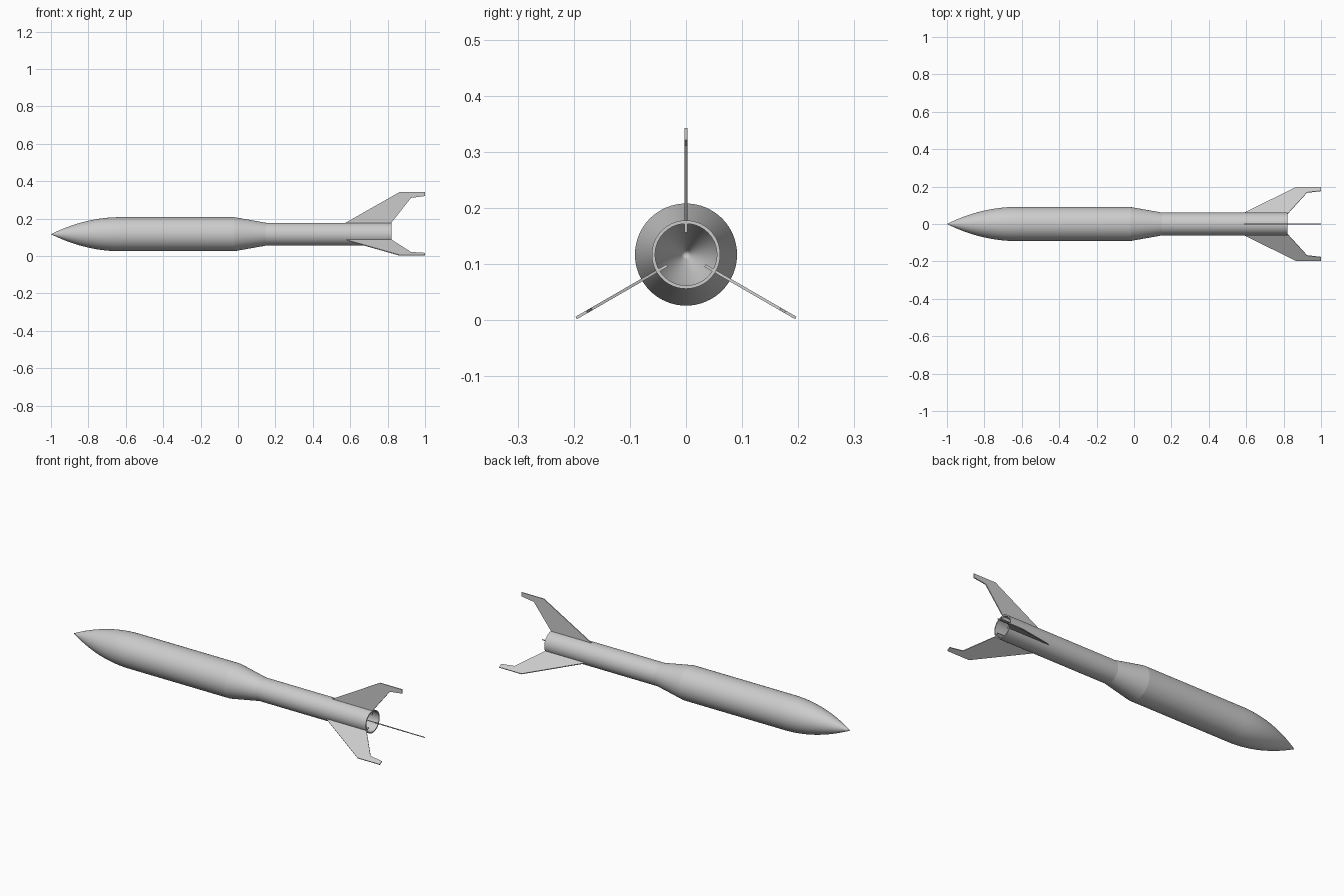
import bpy, bmesh, math
from mathutils import Matrix, Vector

if "Cube" in bpy.data.objects:
    bpy.data.objects.remove(bpy.data.objects["Cube"])

AXIS_Z = 0.117
BODY_R, TAIL_R, WALL = 0.091, 0.061, 0.006
NOSE_END, BODY_END, TAIL_START, TAIL_END = -0.63, -0.02, 0.15, 0.82

grey = bpy.data.materials.new("light grey")
grey.use_nodes = True
colour = (0.6, 0.6, 0.6, 1)
grey.diffuse_color = colour
grey.node_tree.nodes["Principled BSDF"].inputs["Base Color"].default_value = colour


def finish(name, bm, smooth=True):
    bmesh.ops.recalc_face_normals(bm, faces=bm.faces)
    mesh = bpy.data.meshes.new(name)
    bm.to_mesh(mesh)
    bm.free()
    mesh.materials.append(grey)
    obj = bpy.data.objects.new(name, mesh)
    bpy.context.collection.objects.link(obj)
    obj.location.z = AXIS_Z
    if smooth:
        bpy.ops.object.select_all(action='DESELECT')
        obj.select_set(True)
        bpy.context.view_layer.objects.active = obj
        bpy.ops.object.shade_smooth_by_angle(angle=math.radians(30))
    return obj


def lathe(name, outer, inner, closed=True):
    """Spin a wall section of (x, radius) points around the long axis."""
    bm = bmesh.new()
    points = outer + inner[::-1]
    verts = [bm.verts.new((x, 0, r)) for x, r in points]
    edges = [bm.edges.new(pair) for pair in zip(verts, verts[1:])]
    if closed:
        edges.append(bm.edges.new((verts[-1], verts[0])))
    bmesh.ops.spin(bm, geom=verts + edges, axis=(1, 0, 0), cent=(0, 0, 0),
                   angle=math.tau, steps=64, use_duplicate=False)
    bmesh.ops.remove_doubles(bm, verts=bm.verts, dist=1e-5)
    return finish(name, bm)


# Hollow pointed nose, curving into the body
def ogive(start, radius, steps=20):
    return [(start + (NOSE_END - start) * i / steps,
             radius * (1 - (1 - i / steps) ** 2)) for i in range(steps + 1)]


lathe("nose_cone", ogive(-1, BODY_R), ogive(-0.97, BODY_R - WALL))


# Hollow body sections
def tube(name, x0, r0, x1, r1):
    lathe(name, [(x0, r0), (x1, r1)], [(x0, r0 - WALL), (x1, r1 - WALL)])


tube("main_body", NOSE_END, BODY_R, BODY_END, BODY_R)
tube("tapered_section", BODY_END, BODY_R, TAIL_START, TAIL_R)
tube("tail_tube", TAIL_START, TAIL_R, TAIL_END, TAIL_R)

# Three swept fins whose roots pass through the tube wall
FIN = [(0.575, 0.039), (0.575, 0.061), (0.865, 0.226), (1.0, 0.226),
       (1.0, 0.204), (0.925, 0.194), (0.82, 0.061), (0.82, 0.039)]
THICK = 0.005
for index, name in enumerate(("top_fin", "front_fin", "back_fin")):
    bm = bmesh.new()
    face = bm.faces.new([bm.verts.new((x, -THICK / 2, r)) for x, r in FIN])
    side = bmesh.ops.extrude_face_region(bm, geom=[face])
    moved = [v for v in side["geom"] if isinstance(v, bmesh.types.BMVert)]
    bmesh.ops.translate(bm, verts=moved, vec=Vector((0, THICK, 0)))
    turn = Matrix.Rotation(math.tau / 3 * index, 3, 'X')
    bmesh.ops.rotate(bm, verts=bm.verts, cent=(0, 0, 0), matrix=turn)
    finish(name, bm, smooth=False)
